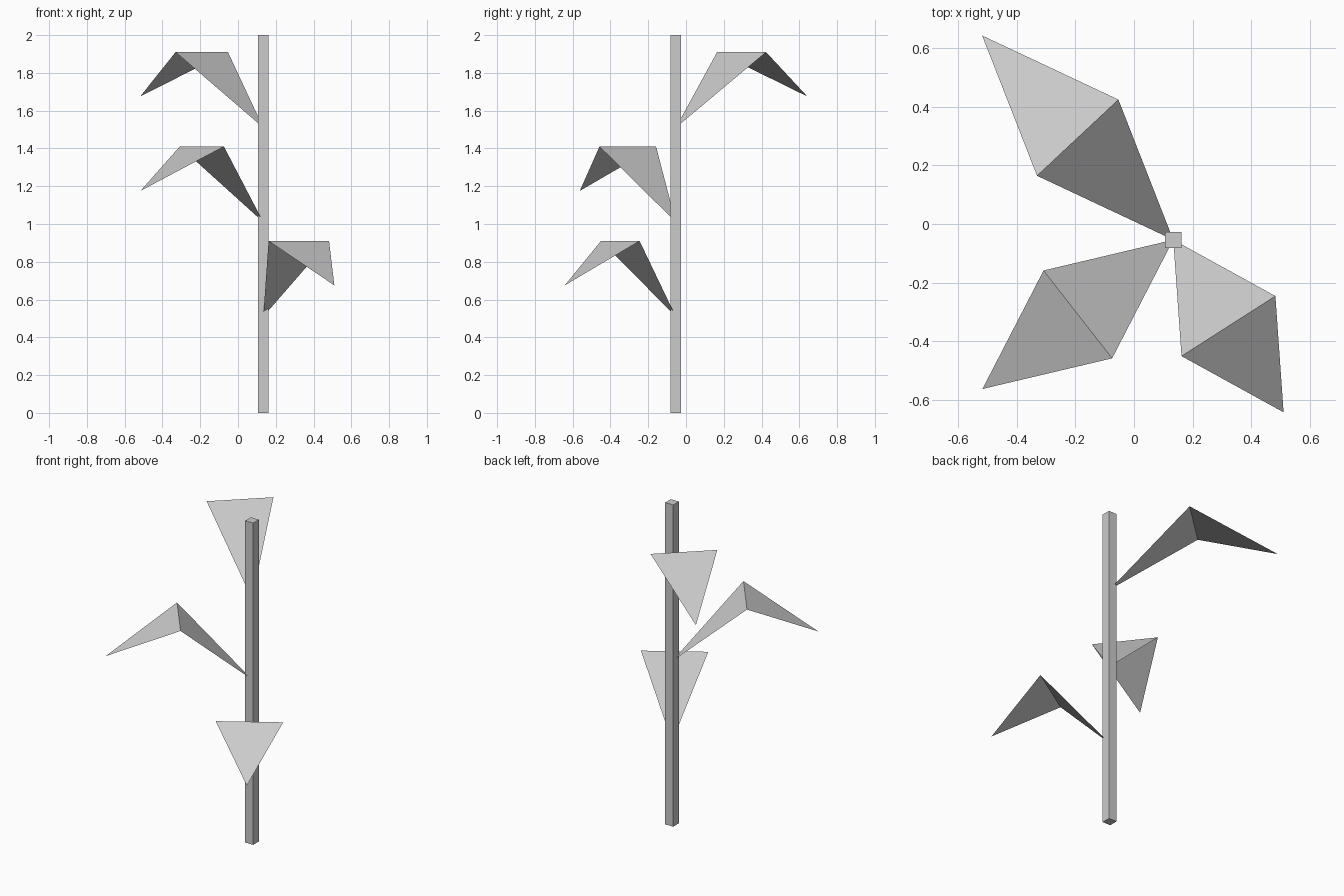
import bpy
import math
from mathutils import Vector

cube = bpy.data.objects.get("Cube")
if cube:
    bpy.data.objects.remove(cube, do_unlink=True)

STEM = Vector((0.134, -0.054, 0))
THICK = 0.055
HEIGHT = 2.0
HALF_WIDTH = 0.19

grey = bpy.data.materials.new("plain grey")
grey.use_nodes = True
colour = (0.6, 0.6, 0.6, 1)
grey.diffuse_color = colour
grey.node_tree.nodes["Principled BSDF"].inputs["Base Color"].default_value = colour


def add_leaf(name, angle, reach, base_z):
    """Folded diamond leaf: rises from the stem to a crease, then droops to its tip."""
    along = Vector((math.cos(angle), math.sin(angle), 0))
    side = Vector((-along.y, along.x, 0)) * HALF_WIDTH
    base = STEM + Vector((0, 0, base_z))
    crease = base + along * reach + Vector((0, 0, 0.4))
    tip = base + along * reach * 2 + Vector((0, 0, 0.165))
    mesh = bpy.data.meshes.new(name)
    mesh.from_pydata([base, crease - side, crease + side, tip], [],
                     [(0, 1, 2), (2, 1, 3)])
    mesh.materials.append(grey)
    leaf = bpy.data.objects.new(name, mesh)
    bpy.context.collection.objects.link(leaf)


# Square stem
bpy.ops.mesh.primitive_cube_add(size=1, location=STEM + Vector((0, 0, HEIGHT / 2)))
stem = bpy.context.object
stem.name = "stem"
stem.scale = (THICK, THICK, HEIGHT)
bpy.ops.object.transform_apply(location=False, rotation=False, scale=True)
stem.data.materials.append(grey)

# Leaves spiralling up the stem
for name, degrees, reach, base_z in (
    ("lower_leaf", 302.6, 0.349, 0.51),
    ("middle_leaf", 218, 0.413, 1.01),
    ("upper_leaf", 133.1, 0.477, 1.51),
):
    add_leaf(name, math.radians(degrees), reach, base_z)
